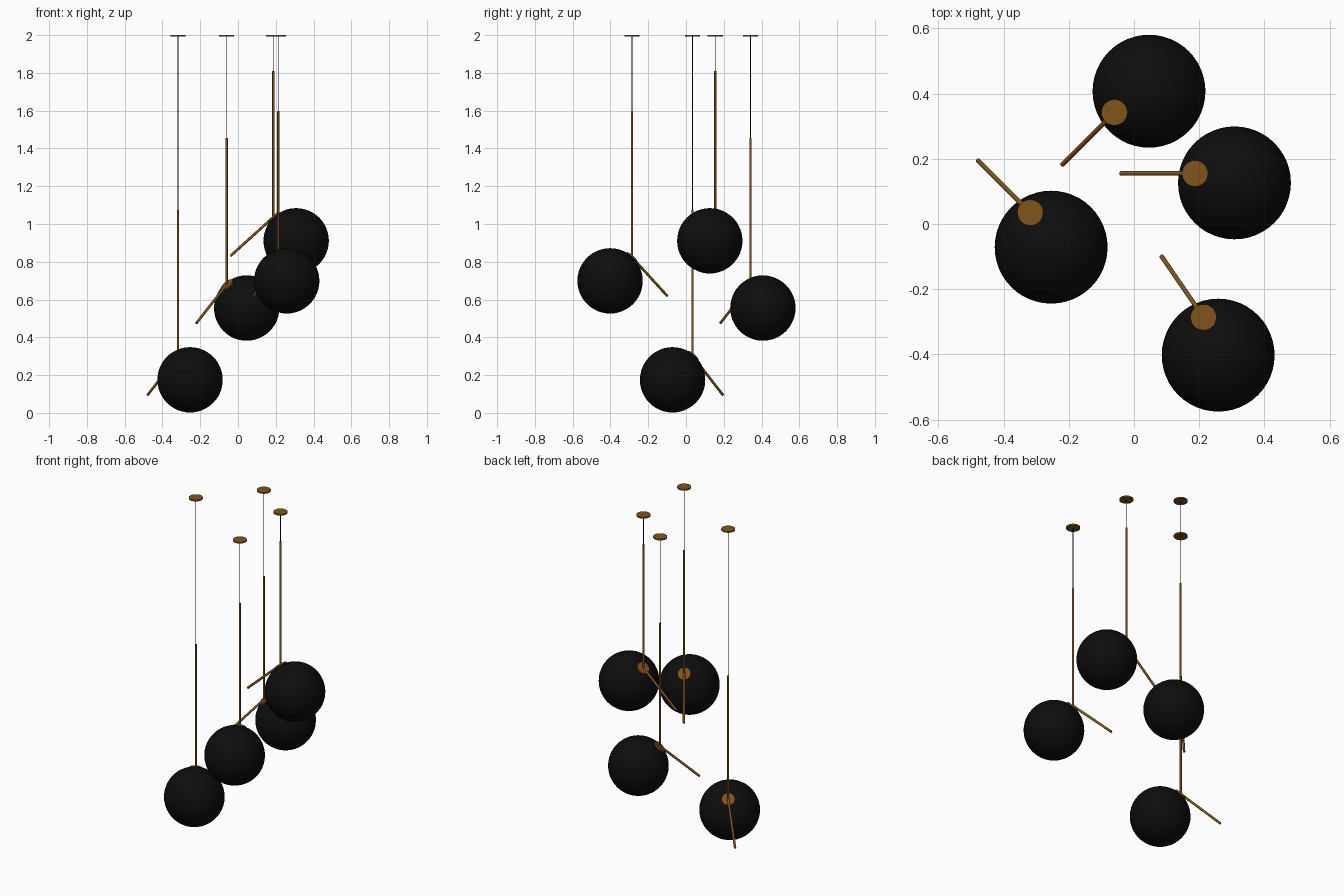
import bpy
from math import cos, sin, pi
from mathutils import Vector

if "Cube" in bpy.data.objects:
    bpy.data.objects.remove(bpy.data.objects["Cube"])


def material(name, color):
    m = bpy.data.materials.new(name)
    m.diffuse_color = color
    m.use_nodes = True
    m.node_tree.nodes["Principled BSDF"].inputs["Base Color"].default_value = m.diffuse_color
    return m


BRASS = material("brass", (0.22, 0.09, 0.01, 1))
BLACK = material("black", (0.004, 0.004, 0.004, 1))
UP = Vector((0, 0, 1))
R = 0.173


def finish(name, mat):
    ob = bpy.context.object
    ob.name = name
    ob.data.materials.append(mat)
    bpy.ops.object.shade_smooth_by_angle()
    return ob


def rod(name, a, b, radius, mat, sides=16):
    d = b - a
    bpy.ops.mesh.primitive_cylinder_add(
        vertices=sides, radius=radius, depth=d.length, location=(a + b) / 2,
        rotation=UP.rotation_difference(d).to_euler())
    return finish(name, mat)


def pendant(tag, stem_xy, globe, arm_dir):
    globe = Vector(globe)
    x, y = stem_xy
    joint = Vector((x, y, globe.z + 0.125))
    top = Vector((x, y, globe.z + 0.9))

    # Globe
    bpy.ops.mesh.primitive_uv_sphere_add(segments=48, ring_count=24, radius=R, location=globe)
    finish("globe_" + tag, BLACK)

    # Round cap where the globe meets the stem
    n = (joint - globe).normalized()
    rod("globe_cap_" + tag, globe + n * (R - 0.012), globe + n * (R + 0.004), 0.038, BRASS, 32)

    # Sloping arm, vertical stem, cable and ceiling plate
    c, s = cos(arm_dir * pi / 180), sin(arm_dir * pi / 180)
    rod("arm_" + tag, joint, joint + Vector((c * 0.227, s * 0.227, -0.205)), 0.007, BRASS)
    rod("stem_" + tag, joint, top, 0.006, BRASS)
    rod("cable_" + tag, top, Vector((x, y, 1.995)), 0.002, BLACK, 8)
    rod("ceiling_plate_" + tag, Vector((x, y, 1.992)), Vector((x, y, 2)), 0.04, BRASS, 32)


pendant("back", (-0.06, 0.342), (0.046, 0.407, 0.555), 225)
pendant("right", (0.187, 0.155), (0.308, 0.126, 0.911), 180)
pendant("front", (0.213, -0.286), (0.258, -0.402, 0.699), 124.5)
pendant("left", (-0.318, 0.035), (-0.254, -0.071, 0.175), 135)
